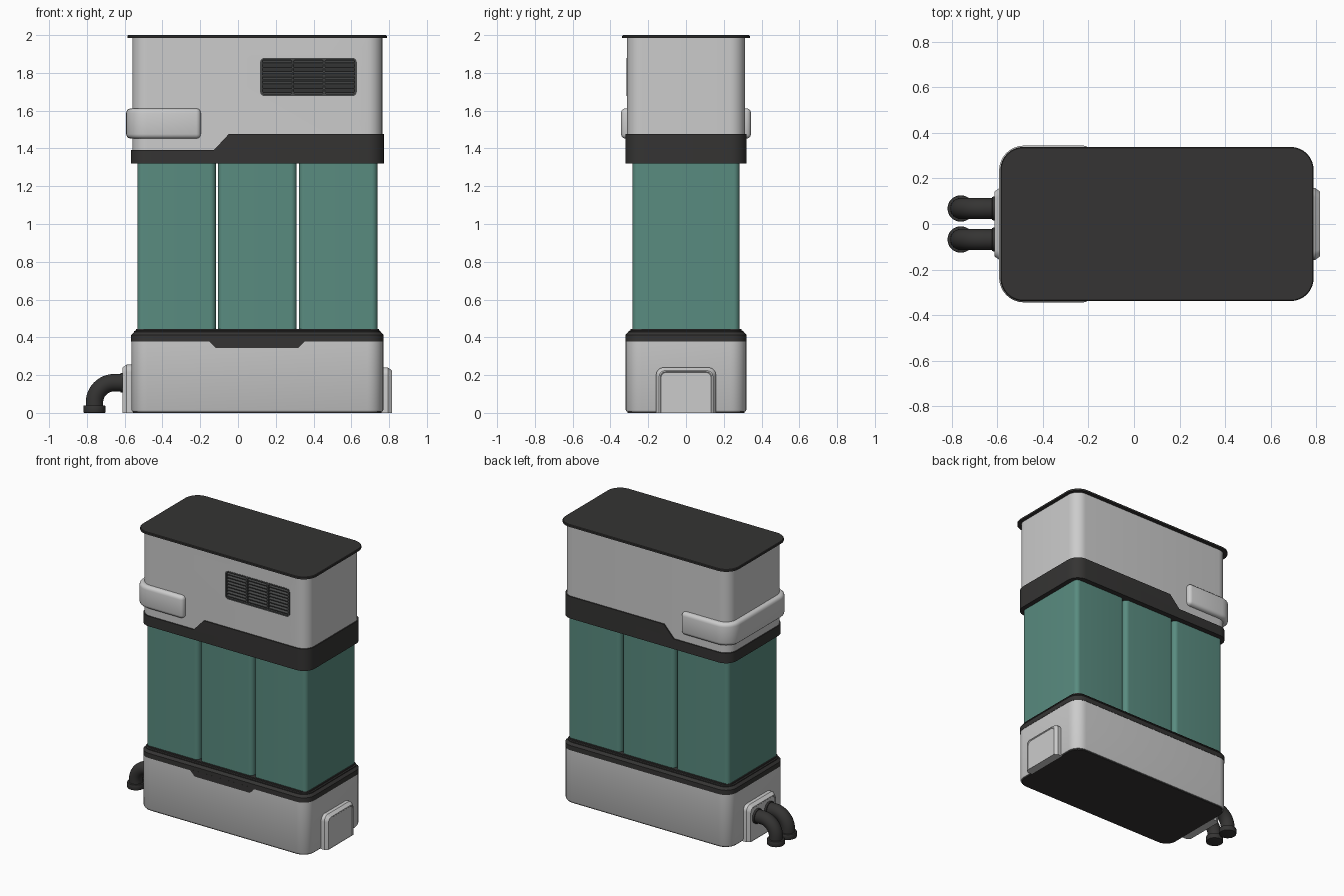
import bpy, bmesh, math
from mathutils import Vector, Matrix

if "Cube" in bpy.data.objects:
    bpy.data.objects.remove(bpy.data.objects["Cube"])


def material(name, rgb):
    m = bpy.data.materials.new(name)
    m.diffuse_color = (*rgb, 1)
    m.use_nodes = True
    m.node_tree.nodes["Principled BSDF"].inputs["Base Color"].default_value = m.diffuse_color
    return m


DARK = material("dark_plastic", (0.035, 0.034, 0.033))
VENT = material("vent_plastic", (0.06, 0.062, 0.062))
TEAL = material("teal_tank", (0.10, 0.26, 0.215))


def finish(ob, mat=None, bevel=0, segs=3):
    if mat:
        ob.data.materials.append(mat)
    bpy.ops.object.select_all(action='DESELECT')
    bpy.context.view_layer.objects.active = ob
    ob.select_set(True)
    if bevel:
        b = ob.modifiers.new("bevel", 'BEVEL')
        b.width, b.segments, b.limit_method = bevel, segs, 'ANGLE'
        b.angle_limit = math.radians(30)
        bpy.ops.object.modifier_apply(modifier="bevel")
    bpy.ops.object.shade_smooth_by_angle(angle=math.radians(32))
    return ob


def loft(name, rings, mat=None, bevel=0, segs=3):
    """Closed solid through a list of 3D rings with equal point counts."""
    bm = bmesh.new()
    vs = [[bm.verts.new(p) for p in ring] for ring in rings]
    n = len(vs[0])
    for a, b in zip(vs, vs[1:]):
        for i in range(n):
            j = (i + 1) % n
            bm.faces.new((a[i], a[j], b[j], b[i]))
    bm.faces.new(vs[0][::-1])
    bm.faces.new(vs[-1])
    bmesh.ops.recalc_face_normals(bm, faces=bm.faces)
    me = bpy.data.meshes.new(name)
    bm.to_mesh(me)
    bm.free()
    ob = bpy.data.objects.new(name, me)
    bpy.context.collection.objects.link(ob)
    return finish(ob, mat, bevel, segs)


def outline(a0, a1, b0, b1, radii, n=8):
    """Rounded rectangle; radii run counter-clockwise from the (a1, b1) corner."""
    if not isinstance(radii, tuple):
        radii = (radii,) * 4
    pts = []
    corners = ((a1, b1, -1, -1), (a0, b1, 1, -1), (a0, b0, 1, 1), (a1, b0, -1, 1))
    for k, ((a, b, sa, sb), r) in enumerate(zip(corners, radii)):
        if r == 0:
            pts.append((a, b))
            continue
        for i in range(n + 1):
            t = math.pi / 2 * (k + i / n)
            pts.append((a + sa * r + r * math.cos(t), b + sb * r + r * math.sin(t)))
    return pts


def stack(name, levels, mat=None, bevel=0):
    """Vertical solid from levels of (z, x0, x1, half depth, corner radii)."""
    return loft(name, [[(x, y, z) for x, y in outline(x0, x1, -h, h, r)]
                       for z, x0, x1, h, r in levels], mat, bevel)


def box(name, x0, x1, y0, y1, z0, z1, mat=None, bevel=0):
    return loft(name, [[(x, y, z) for x, y in outline(x0, x1, y0, y1, 0)]
                       for z in (z0, z1)], mat, bevel)


def cut(ob, cutter):
    m = ob.modifiers.new("cut", 'BOOLEAN')
    m.operation, m.object, m.solver = 'DIFFERENCE', cutter, 'EXACT'
    bpy.context.view_layer.objects.active = ob
    bpy.ops.object.modifier_apply(modifier="cut")
    bpy.data.objects.remove(cutter)
    finish(ob)


def xz_solid(name, pts, y0, y1, mat=None, bevel=0):
    return loft(name, [[(x, y, z) for x, z in pts] for y in (y0, y1)], mat, bevel)


# Base housing and underside plate
stack("base_plate", [(0, -0.555, 0.76, 0.31, 0.08), (0.015, -0.555, 0.76, 0.31, 0.08)], DARK)
stack("base_housing", [(0.008, -0.56, 0.765, 0.315, 0.08), (0.016, -0.564, 0.769, 0.319, 0.084),
                       (0.39, -0.564, 0.769, 0.319, 0.084)])

# Lower dark band with stepped, chamfered top and front drop
stack("lower_band", [(0.378, -0.566, 0.771, 0.321, 0.085), (0.412, -0.566, 0.771, 0.321, 0.085),
                     (0.428, -0.55, 0.755, 0.305, 0.07), (0.434, -0.55, 0.755, 0.305, 0.07),
                     (0.436, -0.541, 0.746, 0.294, 0.06), (0.445, -0.541, 0.746, 0.294, 0.06)], DARK)
xz_solid("lower_band_drop", [(-0.16, 0.385), (-0.118, 0.343), (0.318, 0.343), (0.36, 0.385)],
         -0.3215, -0.30, DARK)

# Three tanks
for i in range(3):
    x = -0.533 + i * 0.4275
    stack(f"tank_{i + 1}", [(0.44, x, x + 0.416, 0.283, 0.03), (1.33, x, x + 0.416, 0.283, 0.03)], TEAL)

# Upper dark band, cut to a step that is high on the right
band = stack("upper_band", [(1.32, -0.566, 0.772, 0.32, 0.085), (1.477, -0.566, 0.772, 0.32, 0.085)], DARK)
cut(band, xz_solid("band_cutter", [(-1, 1.392), (-0.127, 1.392), (-0.045, 1.48), (-0.045, 1.6), (-1, 1.6)], -1, 1))

# Upper housing and lid
housing = stack("upper_housing", [(1.36, -0.559, 0.764, 0.312, 0.08), (1.99, -0.559, 0.764, 0.312, 0.08)])
stack("lid", [(1.984, -0.586, 0.788, 0.338, 0.1), (1.996, -0.586, 0.788, 0.338, 0.1),
              (2.0, -0.582, 0.784, 0.334, 0.096)], DARK)

# Grip wrapped around the left end
stack("left_grip", [(z, -0.592, -0.197, 0.344, (0, 0.11, 0.11, 0)) for z in (1.452, 1.612)], None, 0.024)

# Front vent: recessed pocket, backing, rails and slats
VX0, VX1, VZ0, VZ1 = 0.117, 0.629, 1.677, 1.88
cut(housing, xz_solid("vent_cutter", outline(VX0, VX1, VZ0, VZ1, 0.025), -0.4, -0.28))
xz_solid("vent_backing", outline(VX0, VX1, VZ0, VZ1, 0.025), -0.29, -0.275, VENT)
frame = xz_solid("vent_frame", outline(VX0, VX1, VZ0, VZ1, 0.025), -0.314, -0.285, VENT)
cell = 0.156
for i in range(3):
    x = VX0 + 0.012 + i * 0.166
    cut(frame, xz_solid("cell_cutter", outline(x, x + cell, VZ0 + 0.01, VZ1 - 0.01, 0.012), -0.4, -0.2))
    for k in range(8):
        z = VZ0 + 0.024 + k * 0.0222
        xz = [(-0.309, z - 0.008), (-0.309, z - 0.002), (-0.288, z + 0.009), (-0.288, z + 0.003)]
        loft(f"vent_slat_{i + 1}_{k + 1}", [[(a, y, zz) for y, zz in xz] for a in (x, x + cell)], VENT)


# End covers, tapered outwards
def end_cover(name, side, x_in, depth, top):
    rings = []
    for d, inset in ((0, 0), (depth * 0.6, 0), (depth, 0.016), (depth, 0.022), (depth - 0.004, 0.026)):
        pts = outline(-0.158 + inset, 0.158 - inset, 0, top - inset, (0.04 - inset / 2, 0.04 - inset / 2, 0, 0))
        rings.append([(x_in + side * d, y, z) for y, z in pts])
    loft(name, rings)


end_cover("right_end_cover", 1, 0.76, 0.056, 0.24)
end_cover("left_end_cover", -1, -0.555, 0.057, 0.256)


# Elbow pipes with wall flange and floor collar
def disc(name, centre, radius, length, axis, bevel=0.005):
    rings = []
    for s in (-0.5, 0.5):
        ring = []
        for k in range(32):
            t = math.tau * k / 32
            u, v, w = radius * math.cos(t), radius * math.sin(t), s * length
            ring.append(Vector(centre) + Vector((u, v, w) if axis == 'Z' else (w, u, v)))
        rings.append(ring)
    loft(name, rings, DARK, bevel, 2)


for side, y in (("front", -0.068), ("back", 0.068)):
    # Path runs out of the wall, round the bend and down to the floor
    path = [((-0.58, y, 0.16), 0)]
    path += [((-0.655 - 0.105 * math.sin(t), y, 0.055 + 0.105 * math.cos(t)), t)
             for t in [math.pi / 2 * i / 12 for i in range(13)]]
    path.append(((-0.76, y, 0.01), math.pi / 2))
    rings = []
    for p, t in path:
        up = Vector((-math.sin(t), 0, math.cos(t)))
        rings.append([Vector(p) + 0.046 * (math.cos(a) * up + math.sin(a) * Vector((0, 1, 0)))
                      for a in [math.tau * k / 32 for k in range(32)]])
    loft(f"{side}_pipe", rings, DARK)
    disc(f"{side}_pipe_flange", (-0.614, y, 0.16), 0.052, 0.018, 'X')
    disc(f"{side}_pipe_collar", (-0.76, y, 0.02), 0.058, 0.04, 'Z')
